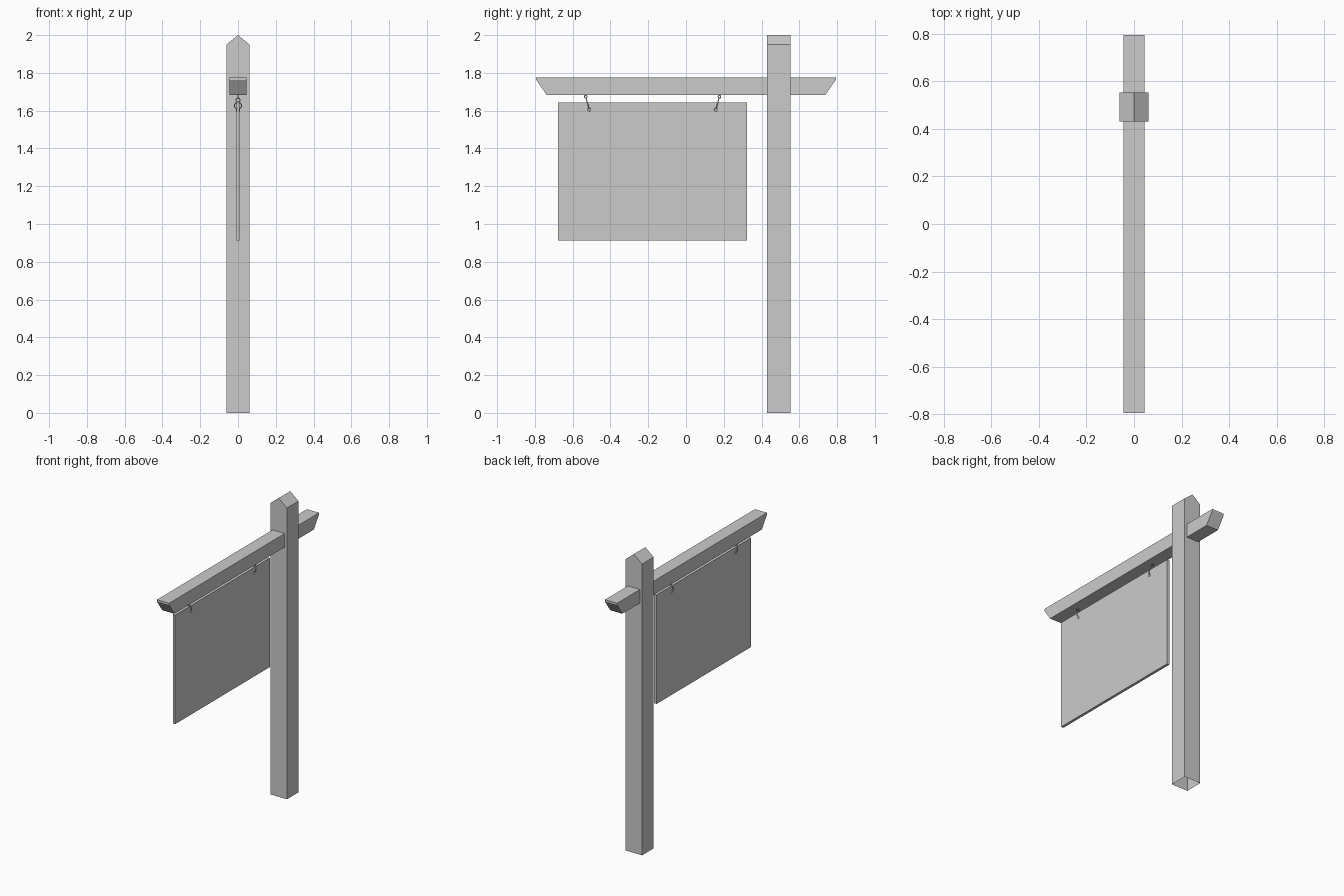
import bpy, bmesh, math
from mathutils import Matrix, Vector

if "Cube" in bpy.data.objects:
    bpy.data.objects.remove(bpy.data.objects["Cube"])


def finish(name, bm):
    bmesh.ops.recalc_face_normals(bm, faces=bm.faces)
    mesh = bpy.data.meshes.new(name)
    bm.to_mesh(mesh)
    bm.free()
    obj = bpy.data.objects.new(name, mesh)
    bpy.context.collection.objects.link(obj)
    return obj


def prism(name, profile, offset, open_bottom=False):
    """Extrude a planar profile by the offset vector."""
    bm = bmesh.new()
    face = bm.faces.new([bm.verts.new(p) for p in profile])
    geo = bmesh.ops.extrude_face_region(bm, geom=[face], use_keep_orig=True)
    moved = [g for g in geo["geom"] if isinstance(g, bmesh.types.BMVert)]
    bmesh.ops.translate(bm, verts=moved, vec=offset)
    if open_bottom:
        low = [f for f in bm.faces if all(v.co.z < 1e-4 for v in f.verts)]
        bmesh.ops.delete(bm, geom=low, context='FACES_ONLY')
    return finish(name, bm)


def ring(name, center, radius, wire, rotation):
    bpy.ops.mesh.primitive_torus_add(major_radius=radius, minor_radius=wire,
                                     major_segments=16, minor_segments=8)
    obj = bpy.context.object
    obj.name = name
    obj.data.transform(Matrix.Translation(Vector(center)) @ rotation)
    bpy.ops.object.shade_smooth_by_angle()
    return obj


# Post with a pitched top, open underneath
w = 0.0615
prism("post", [(-w, 0.43, 0), (w, 0.43, 0), (w, 0.43, 1.95), (0, 0.43, 2.0), (-w, 0.43, 1.95)],
      (0, 0.122, 0), open_bottom=True)

# Cross beam with undercut ends
half = [(0.793, 1.775), (0.793, 1.763), (0.738, 1.684)]
outline = half + [(-y, z) for y, z in reversed(half)]
prism("cross_beam", [(-0.045, y, z) for y, z in outline], (0.09, 0, 0))

# Hanging panel
prism("sign_panel", [(-0.009, y, z) for y, z in
                     [(-0.677, 0.912), (0.323, 0.912), (0.323, 1.642), (-0.677, 1.642)]],
      (0.018, 0, 0))

# Hangers: beam eye, tilted pair of links and panel grommet, mirrored about the panel centre
face_side = Matrix.Rotation(math.pi / 2, 4, 'Y')
for side, s in (("front", -1), ("back", 1)):
    def at(d, z):
        return (0, -0.177 + s * d, z)
    top, low = Vector(at(0.354, 1.674)), Vector(at(0.335, 1.606))
    along = (low - top).normalized()
    tilt = Vector((0, 0, 1)).rotation_difference(Vector((1, 0, 0)).cross(along)).to_matrix().to_4x4()
    ring(side + "_beam_eye", top, 0.007, 0.0025, face_side)
    ring(side + "_upper_link", top + along * 0.018, 0.011, 0.0025, tilt)
    ring(side + "_lower_link", top + along * 0.049, 0.019, 0.0028, tilt)
    ring(side + "_panel_grommet", low, 0.009, 0.0025,
         Matrix.Diagonal((4, 1, 1, 1)) @ face_side)
